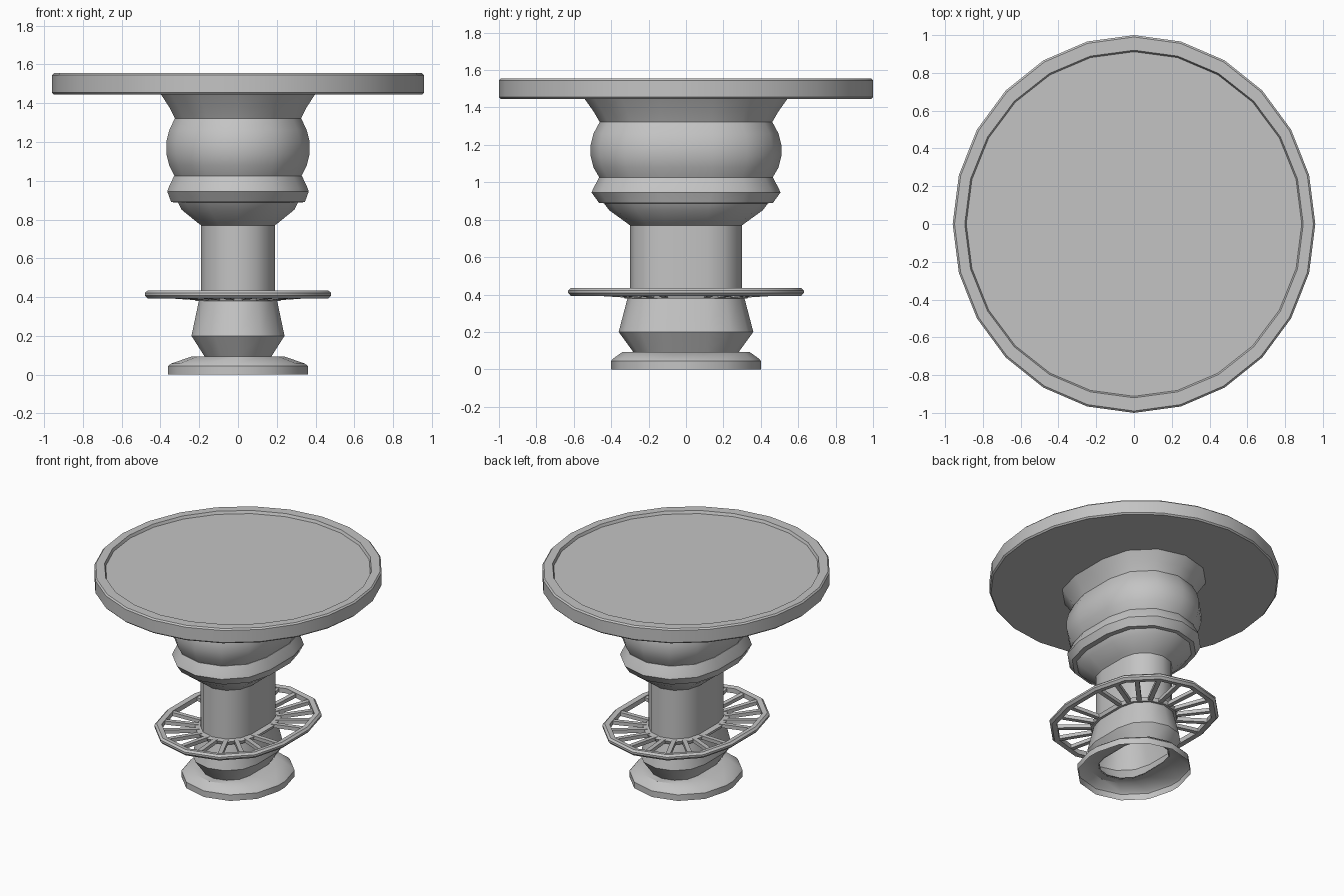
import bpy
import bmesh
from math import sin, cos, pi
from mathutils import Vector, Matrix

cube = bpy.data.objects.get("Cube")
if cube:
    bpy.data.objects.remove(cube)

grey = bpy.data.materials.new("stone_grey")
grey.use_nodes = True
colour = (0.55, 0.55, 0.55, 1)
grey.diffuse_color = colour
grey.node_tree.nodes["Principled BSDF"].inputs["Base Color"].default_value = colour


def stadium(rx, ry, z, half=6):
    """Two half circles pulled apart along y, joined by straight sides."""
    shift = ry - rx
    points = []
    for side in (1, -1):
        for i in range(half + 1):
            a = pi * i / half
            points.append(Vector((side * rx * cos(a), side * (rx * sin(a) + shift), z)))
    return points


def ellipse(rx, ry, z, sides=24):
    return [Vector((rx * cos(2 * pi * i / sides), ry * sin(2 * pi * i / sides), z))
            for i in range(sides)]


def finish(name, bm, angle=35):
    mesh = bpy.data.meshes.new(name)
    bm.to_mesh(mesh)
    bm.free()
    mesh.materials.append(grey)
    obj = bpy.data.objects.new(name, mesh)
    bpy.context.collection.objects.link(obj)
    bpy.ops.object.select_all(action='DESELECT')
    obj.select_set(True)
    bpy.context.view_layer.objects.active = obj
    bpy.ops.object.shade_smooth_by_angle(angle=angle * pi / 180)
    return obj


def loft(name, profile, outline=stadium, caps=False, closed=False):
    """Skin a list of (rx, ry, z) cross-sections."""
    bm = bmesh.new()
    rings = [[bm.verts.new(p) for p in outline(*section)] for section in profile]
    pairs = list(zip(rings, rings[1:]))
    if closed:
        pairs.append((rings[-1], rings[0]))
    for low, high in pairs:
        n = len(low)
        for i in range(n):
            j = (i + 1) % n
            bm.faces.new((low[i], low[j], high[j], high[i]))
    if caps:
        bm.faces.new(rings[0][::-1])
        bm.faces.new(rings[-1])
    if closed:
        bmesh.ops.recalc_face_normals(bm, faces=bm.faces)
    return finish(name, bm)


# Hollow foot, open underneath
loft("foot", [(0.36, 0.40, 0), (0.36, 0.40, 0.045), (0.345, 0.39, 0.057),
              (0.24, 0.34, 0.093), (0.17, 0.27, 0.093)])

# Tapered lower stem
loft("lower_stem", [(0.17, 0.28, 0.09), (0.24, 0.36, 0.20), (0.20, 0.31, 0.39)])

# Straight column
loft("column", [(0.19, 0.30, 0.38), (0.19, 0.30, 0.78)])

# Spoked footrest: hub, rim and spokes
loft("footrest_hub", [(0.18, 0.29, 0.38), (0.22, 0.33, 0.38),
                      (0.23, 0.34, 0.405), (0.18, 0.29, 0.41)], closed=True)
loft("footrest_rim", [(0.43, 0.58, 0.395), (0.465, 0.615, 0.392), (0.48, 0.63, 0.408),
                      (0.48, 0.63, 0.422), (0.465, 0.615, 0.435), (0.43, 0.58, 0.43)],
     closed=True)

spokes = bmesh.new()
for a, b in zip(stadium(0.20, 0.31, 0.396, 9), stadium(0.445, 0.595, 0.413, 9)):
    way = b - a
    turn = way.to_track_quat('X', 'Z').to_matrix().to_4x4()
    size = Matrix.Diagonal((way.length, 0.032, 0.026, 1))
    bmesh.ops.create_cube(spokes, size=1,
                          matrix=Matrix.Translation((a + b) / 2) @ turn @ size)
finish("footrest_spokes", spokes)

# Flared bowl under the collar
loft("lower_bowl", [(0.19, 0.30, 0.77), (0.21, 0.32, 0.785), (0.29, 0.41, 0.85),
                    (0.31, 0.44, 0.89)])

# Collar ring
loft("collar", [(0.28, 0.41, 0.885), (0.345, 0.465, 0.89), (0.365, 0.505, 0.945),
                (0.358, 0.497, 0.965), (0.33, 0.465, 1.025), (0.31, 0.44, 1.03)])

# Rounded bulb
loft("bulb", [(0.325, 0.46, 1.02), (0.355, 0.495, 1.08), (0.37, 0.51, 1.14),
              (0.37, 0.51, 1.20), (0.355, 0.495, 1.26), (0.325, 0.46, 1.325)])

# Flared support beneath the top
loft("top_support", [(0.325, 0.46, 1.32), (0.355, 0.495, 1.38), (0.40, 0.545, 1.45)])

# Tabletop with a shallow recessed surface
loft("tabletop", [(0.95, 0.99, 1.445), (0.96, 1, 1.455), (0.96, 1, 1.545),
                  (0.95, 0.99, 1.555), (0.896, 0.92, 1.555), (0.888, 0.912, 1.535)],
     outline=ellipse, caps=True)
